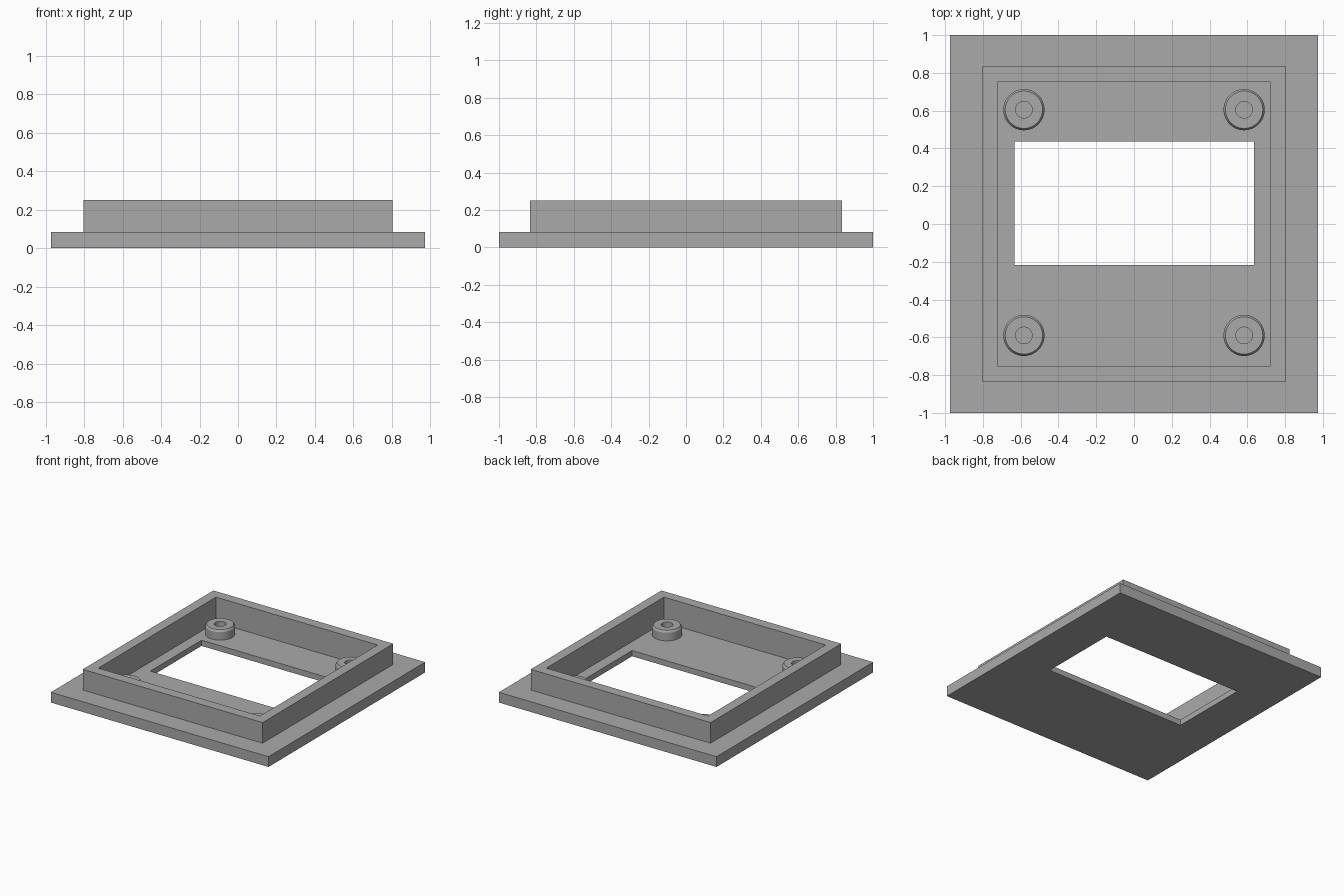
import bpy, bmesh, math

cube = bpy.data.objects.get("Cube")
if cube:
    bpy.data.objects.remove(cube, do_unlink=True)

GREY = (0.4, 0.4, 0.4, 1)
grey = bpy.data.materials.new("plain grey")
grey.use_nodes = True
grey.diffuse_color = GREY
grey.node_tree.nodes["Principled BSDF"].inputs["Base Color"].default_value = GREY

FLOOR, PLATE, TOP = 0.046, 0.083, 0.25


def finish(bm, name):
    bmesh.ops.recalc_face_normals(bm, faces=bm.faces)
    mesh = bpy.data.meshes.new(name)
    bm.to_mesh(mesh)
    bm.free()
    mesh.materials.append(grey)
    obj = bpy.data.objects.new(name, mesh)
    bpy.context.collection.objects.link(obj)
    return obj


def rectangle(x0, x1, y0, y1):
    return [(x0, y0), (x1, y0), (x1, y1), (x0, y1)]


def loft(bm, sections, closed=False):
    """Join (outline, height) sections in order with quads."""
    rings = [[bm.verts.new((x, y, z)) for x, y in outline] for outline, z in sections]
    pairs = list(zip(rings, rings[1:]))
    if closed:
        pairs.append((rings[-1], rings[0]))
    for a, b in pairs:
        for i in range(len(a)):
            j = (i + 1) % len(a)
            bm.faces.new((a[i], a[j], b[j], b[i]))
    return rings


# Flanged frame: base plate, raised rim, recessed floor and window in one skin
plate = rectangle(-0.973, 0.973, -1, 1)
rim_outer = rectangle(-0.804, 0.804, -0.834, 0.834)
rim_inner = rectangle(-0.723, 0.723, -0.751, 0.751)
window = rectangle(-0.632, 0.634, -0.217, 0.437)
bm = bmesh.new()
loft(bm, [(plate, 0), (plate, PLATE), (rim_outer, PLATE), (rim_outer, TOP),
          (rim_inner, TOP), (rim_inner, FLOOR), (window, FLOOR), (window, 0)], closed=True)
finish(bm, "flanged_frame")

# Four chamfered mounting bosses with blind holes
SEGMENTS = 48


def circle(radius):
    angles = [2 * math.pi * i / SEGMENTS for i in range(SEGMENTS)]
    return [(radius * math.cos(a), radius * math.sin(a)) for a in angles]


for side, x in (("right", -0.583), ("left", 0.583)):
    for end, y in (("front", -0.59), ("back", 0.605)):
        bm = bmesh.new()
        rings = loft(bm, [(circle(0.109), FLOOR), (circle(0.109), 0.112), (circle(0.099), 0.127),
                          (circle(0.044), 0.127), (circle(0.044), FLOOR + 0.001)])
        bm.faces.new(rings[-1])
        boss = finish(bm, f"{end}_{side}_boss")
        boss.location = (x, y, 0)
        bpy.ops.object.select_all(action="DESELECT")
        boss.select_set(True)
        bpy.context.view_layer.objects.active = boss
        bpy.ops.object.shade_smooth_by_angle(angle=math.radians(25))
